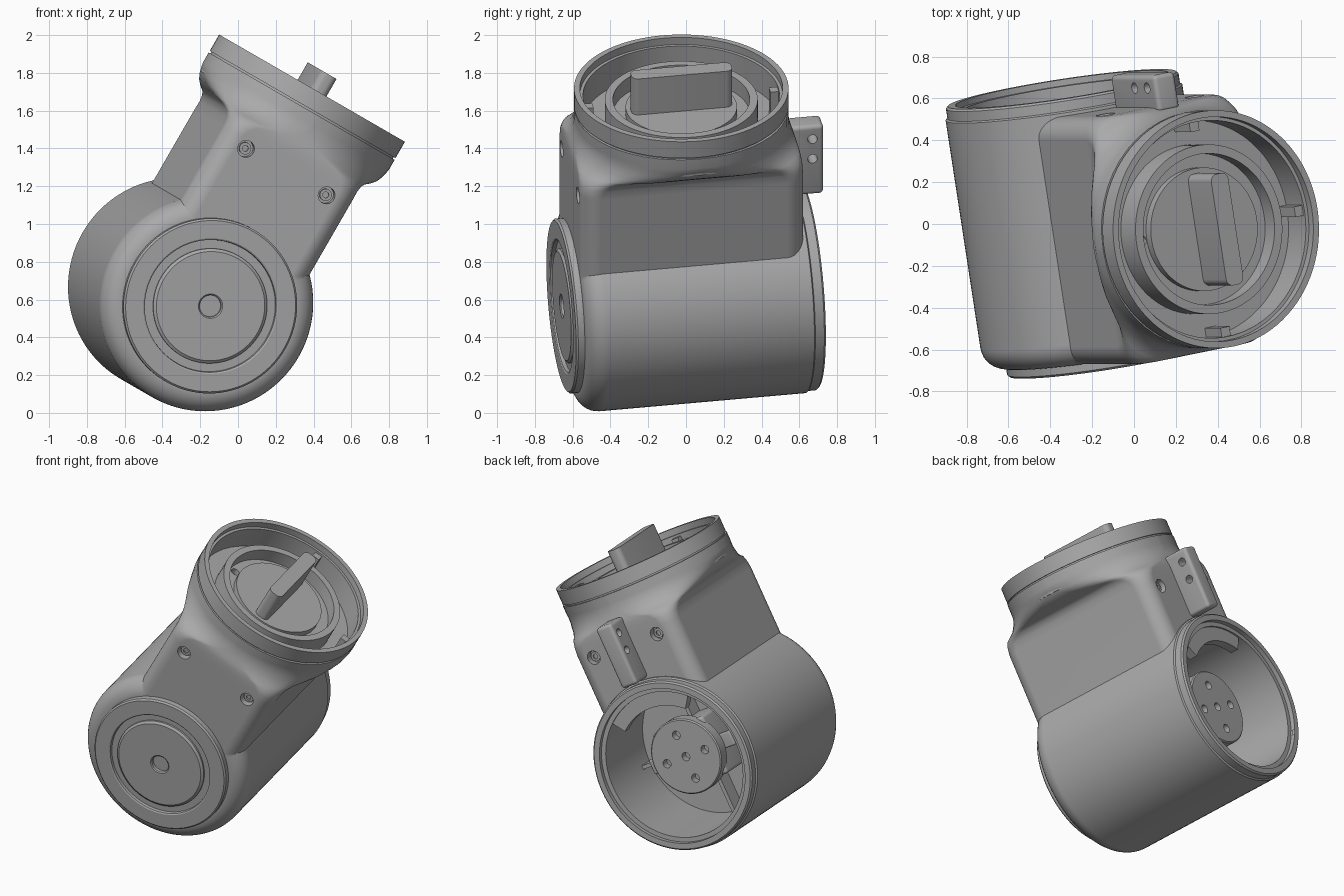
import bpy, bmesh
from math import sin, cos, pi, radians
from mathutils import Matrix, Vector

if "Cube" in bpy.data.objects:
    bpy.data.objects.remove(bpy.data.objects["Cube"], do_unlink=True)

grey = bpy.data.materials.new("housing grey")
grey.use_nodes = True
grey.diffuse_color = (0.4, 0.4, 0.4, 1)
grey.node_tree.nodes["Principled BSDF"].inputs["Base Color"].default_value = (0.4, 0.4, 0.4, 1)

PLACE = (Matrix.Translation((-0.242, -0.025, 0.621))
         @ Matrix.Rotation(radians(30), 4, 'Y') @ Matrix.Rotation(radians(10), 4, 'Z'))
parts = []


def finish(name, bm, cutter=False):
    bmesh.ops.recalc_face_normals(bm, faces=bm.faces)
    mesh = bpy.data.meshes.new(name)
    bm.to_mesh(mesh)
    bm.free()
    mesh.materials.append(grey)
    ob = bpy.data.objects.new(name, mesh)
    bpy.context.collection.objects.link(ob)
    if not cutter:
        parts.append(ob)
    return ob


def lathe(name, profile, axis='Z', seg=96, cutter=False):
    """Spin (radius, height) points about an axis; the outline closes itself."""
    bm = bmesh.new()
    rings = []
    for r, h in profile:
        if r == 0:
            rings.append([bm.verts.new((0, 0, h))] * seg)
        else:
            rings.append([bm.verts.new((r * cos(2 * pi * i / seg), r * sin(2 * pi * i / seg), h))
                          for i in range(seg)])
    n = len(rings)
    for k in range(n):
        a, b = rings[k], rings[(k + 1) % n]
        if profile[k][0] == 0 and profile[(k + 1) % n][0] == 0:
            continue
        for i in range(seg):
            j = (i + 1) % seg
            bm.faces.new(list(dict.fromkeys((a[i], a[j], b[j], b[i]))))
    if axis == 'Y':
        bm.transform(Matrix.Rotation(-pi / 2, 4, 'X'))
    return finish(name, bm, cutter)


def rod(name, loc, r, depth, axis='Y', cutter=True, seg=24):
    bm = bmesh.new()
    bmesh.ops.create_cone(bm, cap_ends=True, segments=seg, radius1=r, radius2=r, depth=depth)
    turn = {'X': Matrix.Rotation(pi / 2, 4, 'Y'), 'Y': Matrix.Rotation(pi / 2, 4, 'X'), 'Z': Matrix()}
    bm.transform(Matrix.Translation(loc) @ turn[axis])
    return finish(name, bm, cutter)


def box(name, loc, size, bevel=0.0, direction=None):
    bm = bmesh.new()
    bmesh.ops.create_cube(bm, size=1)
    bm.transform(Matrix.Translation(loc) @ Matrix.Diagonal((*size, 1)))
    if bevel:
        edges = [e for e in bm.edges if direction is None or
                 abs((e.verts[0].co - e.verts[1].co).normalized().dot(Vector(direction))) > 0.9]
        bmesh.ops.bevel(bm, geom=edges, offset=bevel, segments=6, profile=0.5, affect='EDGES')
    return finish(name, bm)


def boolean(ob, other, op='DIFFERENCE'):
    mod = ob.modifiers.new("cut", 'BOOLEAN')
    mod.object, mod.operation, mod.solver = other, op, 'EXACT'
    bpy.context.view_layer.objects.active = ob
    bpy.ops.object.modifier_apply(modifier=mod.name)
    if other in parts:
        parts.remove(other)
    bpy.data.objects.remove(other, do_unlink=True)


def loft(name, sections, n=12):
    """Skin through rounded rectangles given as (z, half x, half y, corner radius)."""
    bm = bmesh.new()
    rings = []
    for z, hx, hy, r in sections:
        ring = []
        for q, (sx, sy) in enumerate(((1, 1), (-1, 1), (-1, -1), (1, -1))):
            for i in range(n + 1):
                t = (q + i / n) * pi / 2
                ring.append(bm.verts.new((sx * (hx - r) + r * cos(t), sy * (hy - r) + r * sin(t), z)))
        rings.append(ring)
    m = len(rings[0])
    for a, b in zip(rings, rings[1:]):
        for i in range(m):
            bm.faces.new((a[i], a[(i + 1) % m], b[(i + 1) % m], b[i]))
    bm.faces.new(rings[0])
    bm.faces.new(rings[-1])
    return finish(name, bm)


# Barrel with rounded front edge and stepped rear lip
R, EDGE = 0.572, 0.11
nose = [(R - EDGE + EDGE * sin(t * pi / 16), -0.6 + EDGE * (1 - cos(t * pi / 16))) for t in range(9)]
housing = lathe("housing", [(0, -0.6)] + nose + [(R, 0.615), (0.562, 0.622), (0.562, 0.67),
                                                 (0.552, 0.68), (0, 0.68)], 'Y')

# Neck flaring from a rounded box into the round flange
neck = loft("neck", [(0, 0.40, 0.60, 0.1), (0.86, 0.40, 0.60, 0.1), (0.91, 0.402, 0.60, 0.12),
                     (0.945, 0.415, 0.598, 0.17), (0.965, 0.44, 0.595, 0.26),
                     (0.985, 0.485, 0.59, 0.38), (1.01, 0.522, 0.582, 0.46),
                     (1.04, 0.547, 0.574, 0.52), (1.075, 0.562, 0.568, 0.55),
                     (1.10, 0.567, 0.567, 0.555), (1.158, 0.567, 0.567, 0.555)])
boolean(housing, neck, 'UNION')

# Rear cavity, top recess and screw holes
boolean(housing, lathe("cavity", [(0, 0.12), (0.485, 0.12), (0.485, 0.65), (0.515, 0.65),
                                  (0.515, 0.75), (0, 0.75)], 'Y', cutter=True))
boolean(housing, rod("recess", (0, 0, 1.16), 0.53, 0.2, 'Z', seg=96))
for sx in (-1, 1):
    for sy in (-1, 1):
        boolean(housing, rod("screw_hole", (sx * 0.25, sy * 0.6, 0.815), 0.045, 0.1))
        lathe("screw", [(0, 0), (0.032, 0), (0.032, 0.02), (0.016, 0.02), (0.016, 0.01), (0, 0.01)],
              'Y', 24).data.transform(Matrix.Translation((sx * 0.25, sy * 0.555, 0.815))
                                      @ Matrix.Diagonal((1, sy, 1, 1)))
        if sy < 0:
            parts[-1].data.flip_normals()

# Front cover with ring groove and central hole
lathe("front_cover", [(0, -0.55), (0.465, -0.55), (0.465, -0.635), (0.455, -0.645), (0.36, -0.645),
                      (0.352, -0.64), (0.35, -0.62), (0.305, -0.62), (0.305, -0.632), (0.29, -0.643),
                      (0.065, -0.643), (0.058, -0.637), (0.058, -0.615), (0, -0.615)], 'Y')

# Top ring, inner collar, dial and grip
lathe("top_ring", [(0.52, 1.05), (0.557, 1.05), (0.557, 1.168), (0.568, 1.168), (0.568, 1.268),
                   (0.537, 1.268), (0.537, 1.225), (0.52, 1.225)])
dial = lathe("dial", [(0, 1.04), (0.405, 1.04), (0.405, 1.2), (0.362, 1.2), (0.362, 1.11),
                      (0.295, 1.11), (0.295, 1.155), (0, 1.155)])
boolean(dial, rod("dial_hole", (-0.325, 0, 1.12), 0.027, 0.1, 'Z'))
box("grip", (0, 0, 1.255), (0.095, 0.54, 0.24), 0.035, (0, 0, 1))
for x, y in ((0.5, 0), (0, 0.5), (0, -0.5)):
    box("locating_tab", (x, y, 1.13), (0.05, 0.05, 0.16))

# Cable bracket at the back of the neck
bracket = box("rear_bracket", (0, 0.665, 0.79), (0.12, 0.18, 0.42), 0.022)
for z in (0.8, 0.92):
    boolean(bracket, rod("bracket_hole", (0, 0.695, z), 0.026, 0.3, 'X'))

# Motor and output hub inside the barrel
box("motor", (0, 0.27, 0), (0.4, 0.32, 0.4), 0.02)
hub = lathe("output_hub", [(0, 0.4), (0.25, 0.4), (0.25, 0.475), (0.242, 0.483), (0, 0.483)], 'Y', 64)
for x, z in ((0.15, 0), (-0.15, 0), (0, 0.15), (0, -0.15), (0, 0)):
    boolean(hub, rod("hub_hole", (x, 0.48, z), 0.028, 0.1))
for sx in (-1, 1):
    box("radial_rib", (sx * 0.34, 0.17, 0), (0.3, 0.12, 0.025))
    box("radial_rib", (0, 0.17, sx * 0.34), (0.025, 0.12, 0.3))
    box("motor_ear", (sx * 0.26, 0.38, 0), (0.12, 0.04, 0.1), 0.01)

# Curved guard on the neck side of the rear opening
bm = bmesh.new()
arcs = []
for i in range(25):
    t = radians(52 + 76 * i / 24)
    arcs.append([bm.verts.new((r * cos(t), y, r * sin(t)))
                 for r, y in ((0.39, 0.58), (0.495, 0.58), (0.495, 0.64), (0.39, 0.64))])
for a, b in zip(arcs, arcs[1:]):
    for k in range(4):
        bm.faces.new((a[k], a[(k + 1) % 4], b[(k + 1) % 4], b[k]))
bm.faces.new(arcs[0])
bm.faces.new(arcs[-1])
finish("rear_guard", bm)

# Tilt everything into place and shade
bpy.ops.object.select_all(action='DESELECT')
for ob in parts:
    ob.data.transform(PLACE)
    ob.select_set(True)
bpy.context.view_layer.objects.active = housing
bpy.ops.object.shade_smooth_by_angle(angle=radians(30))
weights = housing.modifiers.new("even_normals", 'WEIGHTED_NORMAL')
weights.keep_sharp = True
